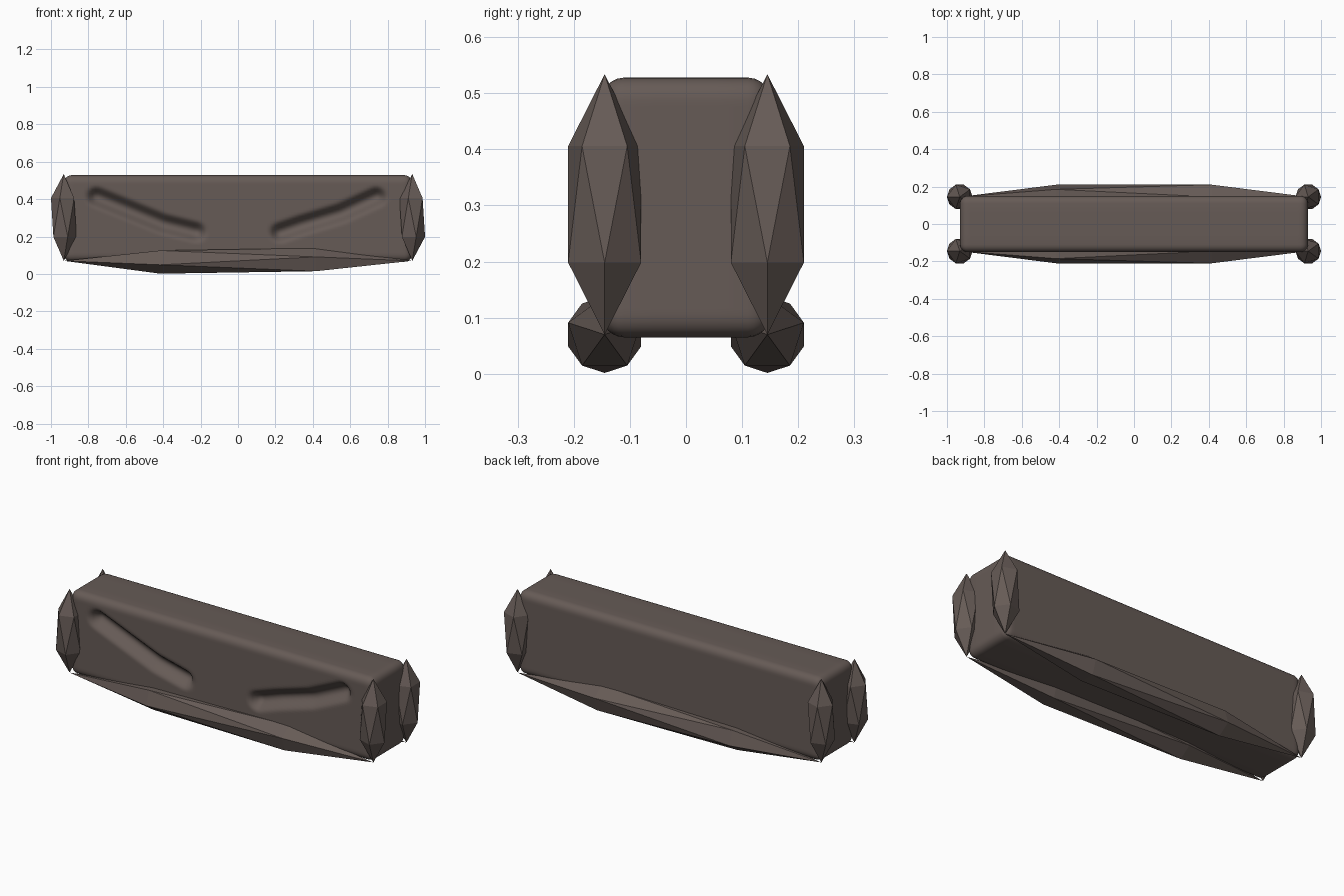
import bpy, bmesh, math
from mathutils import Vector, Matrix

if "Cube" in bpy.data.objects:
    bpy.data.objects.remove(bpy.data.objects["Cube"])

mat = bpy.data.materials.new("dark brown grey")
mat.diffuse_color = (0.133, 0.104, 0.093, 1)
mat.use_nodes = True
mat.node_tree.nodes["Principled BSDF"].inputs["Base Color"].default_value = mat.diffuse_color


def finish(bm, name):
    me = bpy.data.meshes.new(name)
    bm.to_mesh(me)
    bm.free()
    me.materials.append(mat)
    ob = bpy.data.objects.new(name, me)
    bpy.context.collection.objects.link(ob)
    return ob


def smoothstep(t):
    t = max(0.0, min(1.0, t))
    return t * t * (3 - 2 * t)


# Main block: finely cut box, edges rounded, two slanted grooves pressed into the front
CENTER = Vector((0, 0, 0.2965))
HALF = Vector((0.93, 0.15, 0.2315))
R = 0.04
GROOVES = [[(-0.755, 0.412), (-0.40, 0.268), (-0.225, 0.225)],
           [(0.225, 0.222), (0.34, 0.262), (0.55, 0.325), (0.74, 0.412)]]
WIDTH, DEPTH = 0.062, 0.05


def seg_dist(p, a, b):
    a, b = Vector(a), Vector(b)
    t = max(0, min(1, (p - a).dot(b - a) / (b - a).length_squared))
    return (p - a - t * (b - a)).length


bm = bmesh.new()
bmesh.ops.create_cube(bm, size=2, matrix=Matrix.Diagonal((*HALF, 1)))
for axis, step in ((0, 0.016), (1, 0.06), (2, 0.012)):
    h = HALF[axis]
    inner = h - R
    n = round(2 * inner / step)
    cuts = [-inner + 2 * inner * i / n for i in range(n + 1)]
    for k in (0.33, 0.67):
        cuts += [-inner - R * k, inner + R * k]
    no = Vector((0, 0, 0))
    no[axis] = 1
    for c in cuts:
        bmesh.ops.bisect_plane(bm, geom=bm.verts[:] + bm.edges[:] + bm.faces[:],
                               plane_co=no * c, plane_no=no)
for v in bm.verts:
    q = Vector([max(-(HALF[i] - R), min(HALF[i] - R, v.co[i])) for i in range(3)])
    v.co = q + (v.co - q).normalized() * R + CENTER
    if v.co.y < -HALF.y + 0.001:
        p = Vector((v.co.x, v.co.z))
        d = min(seg_dist(p, g[i], g[i + 1]) for g in GROOVES for i in range(len(g) - 1))
        v.co.y += DEPTH * smoothstep(1.1 * (1 - d / WIDTH))
for f in bm.faces:
    f.smooth = True
finish(bm, "block")


# Stretched low-poly rods: corner posts and bottom rails
def rod(name, loc, half_len, radius, along_x=False):
    bm = bmesh.new()
    bmesh.ops.create_icosphere(bm, subdivisions=1, radius=1)
    m = Matrix.Diagonal((radius, radius, half_len, 1)) @ Matrix.Rotation(math.pi, 4, 'Z')
    if along_x:
        m = Matrix.Rotation(math.pi / 2, 4, 'Y') @ m
    bmesh.ops.transform(bm, matrix=Matrix.Translation(loc) @ m, verts=bm.verts)
    finish(bm, name)


for sy, depth_name in ((-1, "front"), (1, "back")):
    rod(depth_name + "_bottom_rail", (0, sy * 0.145, 0.07), 0.93, 0.0765, True)
    for sx, side in ((-1, "left"), (1, "right")):
        rod(f"{depth_name}_{side}_post", (sx * 0.9316, sy * 0.145, 0.302), 0.232, 0.0765)
